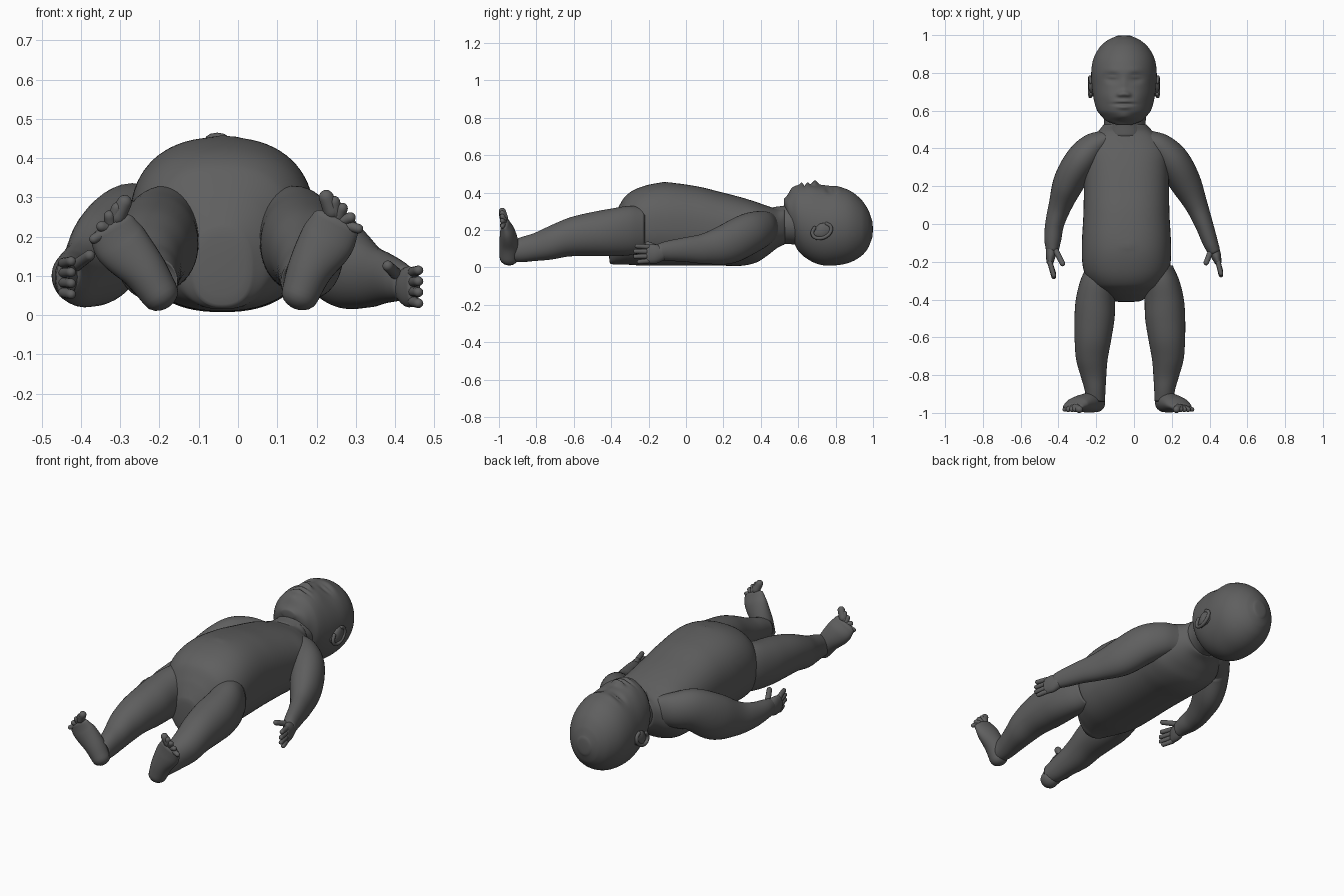
import bpy, bmesh, math
from mathutils import Vector

skin = bpy.data.materials.new("dark_grey")
skin.diffuse_color = (.115, .115, .115, 1)


def spline(pts, steps):
    # smooth chord-length curve through centre + radius samples
    P = [Vector(p) for p in pts]
    t = [0.0]
    for a, b in zip(P, P[1:]):
        t.append(t[-1] + (b.xyz - a.xyz).length)
    last = len(P) - 1
    M = []
    for i in range(last + 1):
        lo, hi = max(i - 1, 0), min(i + 1, last)
        M.append((P[hi] - P[lo]) / (t[hi] - t[lo]))
    out = []
    for i in range(last):
        h = t[i + 1] - t[i]
        for k in range(steps):
            s = k / steps
            out.append(P[i] * (2*s**3 - 3*s*s + 1) + M[i] * (h * (s**3 - 2*s*s + s))
                       + P[i + 1] * (3*s*s - 2*s**3) + M[i + 1] * (h * (s**3 - s*s)))
    return out + [P[-1]]


def tube(name, pts, n=32, steps=6, ref=(0, 0, 1), cap=1.0, power=2.0, bumps=(), axis=None):
    # loft of (x, y, z, side radius, ref radius) samples with rounded ends
    ref = Vector(ref)
    S = spline(pts, steps)
    rows = []
    for i, p in enumerate(S):
        tan = (S[min(i + 1, len(S) - 1)].xyz - S[max(i - 1, 0)].xyz).normalized()
        tan = Vector(axis) if axis else tan
        up = (ref - tan * ref.dot(tan)).normalized()
        rows.append((p.xyz, tan.cross(up), up, p[3], p[4], tan))
    caps = [math.radians(a) for a in (22, 44, 62, 78)]

    def end(row, sign):
        c, s, u, a, b, tan = row
        return [(c + tan * sign * min(a, b) * cap * math.sin(q), s, u,
                 a * math.cos(q), b * math.cos(q), tan) for q in caps]
    first, final = rows[0], rows[-1]
    rows = end(first, -1)[::-1] + rows + end(final, 1)
    bm = bmesh.new()
    rings = []
    for c, s, u, a, b, tan in rows:
        ring = []
        for k in range(n):
            q = 2 * math.pi * k / n
            cx, cz = math.cos(q), math.sin(q)
            ex = math.copysign(abs(cx) ** (2 / power), cx)
            ez = math.copysign(abs(cz) ** (2 / power), cz)
            v = c + s * a * ex + u * b * ez
            # sculpted bumps and dimples on the upward side
            w = min(1, max(0, cz * 2.5))
            for bx, by, sx, sy, amp in bumps:
                v.z += w * amp * math.exp(-((v.x - bx) / sx) ** 2 - ((v.y - by) / sy) ** 2)
            ring.append(bm.verts.new(v))
        rings.append(ring)
    for r, q in zip(rings, rings[1:]):
        for k in range(n):
            bm.faces.new((r[k], r[(k + 1) % n], q[(k + 1) % n], q[k]))
    for row, ring, sign in ((first, rings[0], -1), (final, rings[-1], 1)):
        tip = bm.verts.new(row[0] + row[5] * sign * min(row[3], row[4]) * cap)
        for k in range(n):
            bm.faces.new((ring[k], ring[(k + 1) % n], tip))
    bmesh.ops.recalc_face_normals(bm, faces=bm.faces)
    me = bpy.data.meshes.new(name)
    bm.to_mesh(me)
    bm.free()
    me.materials.append(skin)
    me.polygons.foreach_set("use_smooth", [True] * len(me.polygons))
    ob = bpy.data.objects.new(name, me)
    bpy.context.collection.objects.link(ob)
    return ob


def digit(name, a, b, r, ref=(0, 0, 1)):
    mid = [(p + q) / 2 for p, q in zip(a, b)]
    tube(name, [(*a, r, r), (*mid, r * .95, r * .95), (*b, r * .9, r * .9)], 14, 3, ref)


# torso with navel
X = -.04
Y = (0, 1, 0)
tube("torso", [(X, -.405, .125, .08, .105), (X, -.385, .145, .115, .13), (X, -.365, .166, .14, .15),
               (X, -.32, .2, .19, .185), (X, -.24, .22, .228, .21), (X, -.12, .231, .236, .222),
               (X, .05, .222, .228, .213), (X, .2, .204, .225, .195), (X, .3, .191, .225, .182),
               (X, .38, .188, .225, .16), (X, .44, .197, .195, .13), (-.045, .49, .21, .145, .105),
               (-.047, .525, .222, .115, .1)],
     72, 8, cap=.1, power=2.35, axis=Y,
     bumps=[(-.035, -.105, .025, .02, .010), (-.035, -.105, .012, .008, -.02)])
tube("neck", [(-.045, .47, .215, .118, .108), (-.048, .53, .228, .11, .103),
              (-.05, .63, .235, .12, .12)], 40, axis=Y, cap=.3)

# head with sculpted face
H = -.053
face = [(H, .69, .022, .018, .024), (H, .735, .016, .04, .004),
        (H, .650, .042, .010, .014), (H, .618, .034, .011, .012), (H, .634, .05, .005, -.010),
        (H, .565, .04, .022, .010)]
for s in (-1, 1):
    face += [(H + s * .024, .685, .013, .012, .014), (H + s * .062, .772, .034, .022, -.020),
             (H + s * .062, .774, .026, .011, .016), (H + s * .062, .768, .028, .004, -.006),
             (H + s * .06, .815, .05, .018, .004), (H + s * .08, .67, .045, .045, .008)]
tube("head", [(H, .527, .345, .045, .025), (H, .545, .312, .092, .075), (H, .57, .285, .118, .134),
              (H, .6, .264, .142, .175), (H, .66, .239, .16, .201), (H, .73, .224, .17, .212),
              (H, .81, .222, .173, .21), (H, .88, .218, .160, .19), (H, .94, .211, .125, .148),
              (H, .975, .206, .083, .1), (H, .992, .204, .046, .055)],
     112, 10, cap=.15, bumps=face, axis=Y)

# ears
for s, side in ((-1, "left"), (1, "right")):
    ex = H + s * .168
    tube(side + "_ear", [(ex - s * .005, .69, .18, .014, .022), (ex + s * .003, .725, .193, .018, .04),
                         (ex, .76, .205, .016, .036)], 20, 5)
    rim = []
    for d in range(-140, 141, 35):
        q = math.radians(d)
        u, v = .05 * math.sin(q), -.036 * math.cos(q)
        rim.append((ex + s * (.014 - .006 * math.sin(q / 2) ** 2), .726 + u - v * .25,
                    .195 + v + u * .35, .0095, .0095))
    tube(side + "_ear_rim", rim, 12, 4, (1, 0, 0))

# legs, mirrored about the hip centre
for s, side in ((-1, "left"), (1, "right")):
    m = lambda x: x if s > 0 else -.044 - x
    leg = [(.125, -.22, .2, .08, .12), (.145, -.3, .197, .095, .132), (.16, -.4, .187, .104, .127),
           (.165, -.5, .178, .106, .118), (.174, -.62, .163, .096, .104), (.179, -.72, .134, .083, .092),
           (.17, -.81, .109, .067, .075), (.162, -.88, .095, .055, .067), (.16, -.94, .085, .05, .055)]
    tube(side + "_leg", [(m(p[0]), *p[1:]) for p in leg], 44, cap=.4, axis=Y, power=2.1)

# feet and toes: heel-to-ball path, then toe row from big to little
feet = {
    "right": ([(.158, .052), (.185, .12), (.227, .19), (.25, .235)], (.225, .300), (.307, .220)),
    "left": ([(-.198, .052), (-.24, .115), (-.297, .18), (-.322, .22)], (-.289, .287), (-.367, .194)),
}
for side, (path, big, little) in feet.items():
    sizes = [(-.946, .048, .05), (-.946, .058, .052), (-.955, .07, .04), (-.968, .062, .024)]
    tube(side + "_foot", [(x, y, z, a, b) for (x, z), (y, a, b) in zip(path, sizes)],
         32, ref=(0, 1, 0), cap=.8)
    bx, bz = path[-1]
    for i in range(5):
        f = i / 4
        tx, tz = big[0] + (little[0] - big[0]) * f, big[1] + (little[1] - big[1]) * f
        tz += .012 * math.sin(f * math.pi)
        r = (.021, .0165, .0155, .015, .0135)[i]
        digit(f"{side}_toe_{i + 1}", (tx + (bx - tx) * .55, -.972, tz + (bz - tz) * .55),
              (tx, -.982, tz), r, (0, 1, 0))

# arms
tube("right_arm", [(.07, .45, .215, .05, .08), (.14, .405, .205, .075, .098), (.205, .335, .18, .088, .11),
                   (.272, .22, .125, .083, .108),
                   (.33, .1, .1, .06, .082), (.37, 0, .095, .048, .066), (.405, -.1, .088, .04, .053),
                   (.422, -.14, .083, .034, .045)], 36, cap=.6)
tube("left_arm", [(-.15, .45, .225, .05, .08), (-.22, .405, .23, .075, .098), (-.28, .335, .222, .086, .112),
                  (-.345, .22, .152, .083, .122),
                  (-.39, .1, .11, .062, .092), (-.42, 0, .1, .05, .07), (-.43, -.08, .1, .045, .055),
                  (-.432, -.13, .098, .036, .047)], 36, cap=.6)

# hands: palm, four fingers stacked in height, thumb toward the body
hands = {
    "right": ((.422, -.13), (.446, -.205), (.46, -.27), .072, (.408, -.14, .1), (.382, -.205, .125)),
    "left": ((-.435, -.12), (-.445, -.205), (-.425, -.28), .095, (-.415, -.14, .125), (-.378, -.21, .152)),
}
for side, (wrist, knuckle, tip, z, t0, t1) in hands.items():
    mid = [(a + b) / 2 for a, b in zip(wrist, knuckle)]
    tube(side + "_palm", [(*wrist, z + .005, .03, .042), (*mid, z, .027, .052),
                          (*knuckle, z, .018, .049)], 24, cap=.6)
    for i in range(4):
        h = (i - 1.5)
        short = .02 * (i == 0) + .008 * (i == 3)
        digit(f"{side}_finger_{i + 1}", (*knuckle, z + h * .025),
              (tip[0], tip[1] + short, z + h * .028), .0135)
    digit(side + "_thumb", t0, t1, .0155)
